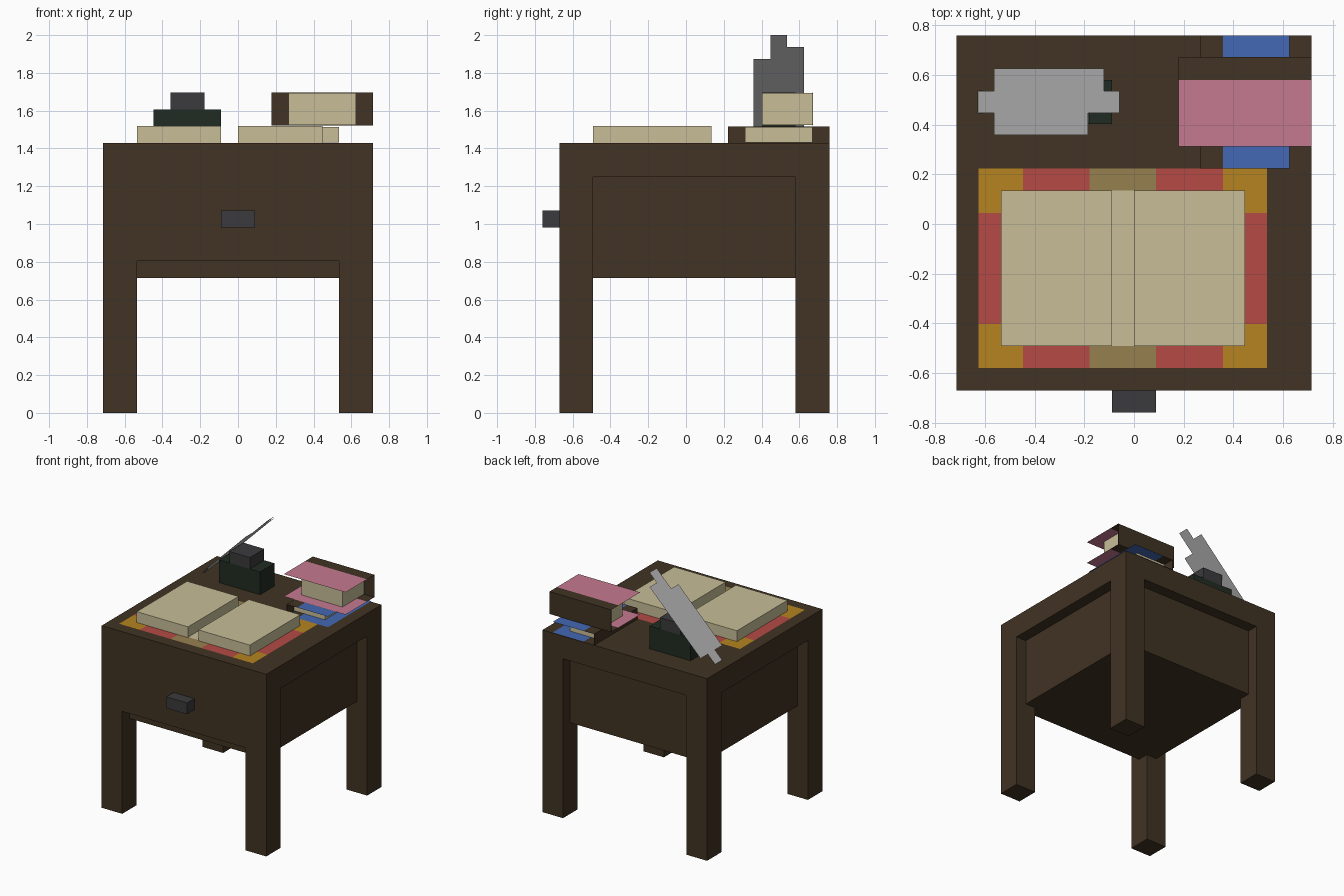
import bpy
import bmesh
import math

U = 1 / 11.2  # one design unit; the table is 16 units wide

if "Cube" in bpy.data.objects:
    bpy.data.objects.remove(bpy.data.objects["Cube"])


def linear(channel):
    c = channel / 255
    return c / 12.92 if c <= 0.04045 else ((c + 0.055) / 1.055) ** 2.4


def material(name, hexcode):
    rgb = [linear(b) for b in bytes.fromhex(hexcode)] + [1]
    m = bpy.data.materials.new(name)
    m.use_nodes = True
    m.diffuse_color = rgb
    bsdf = m.node_tree.nodes["Principled BSDF"]
    bsdf.inputs["Base Color"].default_value = rgb
    bsdf.inputs["Roughness"].default_value = 0.9
    return m


wood = material("dark wood", "413323")
paper = material("paper", "C8BE98")
red = material("red cover", "B54A45")
gold = material("gold corner", "B58320")
tan = material("tan spine", "96804F")
pink = material("pink cover", "C57990")
blue = material("blue cover", "4468B5")
green = material("dark green glass", "202C22")
iron = material("dark iron", "3B3A3C")
grey = material("pale grey feather", "B8B8B8")


def place(x, y, z):
    """Turn design units into centred model coordinates."""
    return ((x - 8) * U, (y - 7.5) * U, z * U)


def finish(name, bm, mats):
    mesh = bpy.data.meshes.new(name)
    bm.to_mesh(mesh)
    bm.free()
    for m in mats:
        mesh.materials.append(m)
    obj = bpy.data.objects.new(name, mesh)
    bpy.context.collection.objects.link(obj)
    return obj


def box(name, mat, x, y, z):
    """Box between (low, high) pairs on each axis."""
    bm = bmesh.new()
    bmesh.ops.create_cube(bm, size=1)
    for v in bm.verts:
        v.co = place(*(lo if c < 0 else hi for c, (lo, hi) in zip(v.co, (x, y, z))))
    return finish(name, bm, [mat])


def sheet(name, mats, xs, ys, z, rule):
    """Flat patchwork whose cells are coloured by rule(column, row)."""
    bm = bmesh.new()
    grid = [[bm.verts.new(place(x, y, z)) for x in xs] for y in ys]
    for r in range(len(ys) - 1):
        for c in range(len(xs) - 1):
            f = bm.faces.new((grid[r][c], grid[r][c + 1], grid[r + 1][c + 1], grid[r + 1][c]))
            f.material_index = rule(c, r)
    return finish(name, bm, mats)


# Table
box("table_top", wood, (0, 16), (0, 16), (14, 16))
box("table_body", wood, (1, 15), (1, 15), (8, 14))
box("drawer_front", wood, (2, 14), (0, 1), (9, 14))
box("drawer_handle", iron, (7, 9), (-1, 0), (11, 12))
for side, x in (("right", 0), ("left", 14)):
    for end, y in (("front", 0), ("back", 14)):
        box(f"{end}_{side}_leg", wood, (x, x + 2), (y, y + 2), (0, 14))


# Open book: gold corners, tan spine, red elsewhere
def open_cover(c, r):
    if c == 2:
        return 2
    return 1 if c in (0, 4) and r in (0, 2) else 0


sheet("open_book_cover", [red, gold, tan], (1, 3, 6, 9, 12, 14), (1, 3, 8, 10), 16.05, open_cover)
sheet("open_book_gutter", [paper], (7, 8), (2, 9), 16.1, lambda c, r: 0)
box("open_book_right_pages", paper, (2, 7), (2, 9), (16, 17))
box("open_book_left_pages", paper, (8, 13), (2, 9), (16, 17))

# Blue book, spine towards the right
for part, z in (("bottom", 16.05), ("top", 16.98)):
    sheet(f"blue_book_{part}_cover", [wood, blue], (11, 12, 15), (10, 16), z, lambda c, r: c)
box("blue_book_spine", wood, (10.97, 11), (10, 16), (16, 16.98))
box("blue_book_pages", paper, (11, 14), (11, 15), (16.02, 16.96))

# Pink book, spine towards the back
for part, z in (("bottom", 17.04), ("top", 19)):
    sheet(f"pink_book_{part}_cover", [pink, wood], (10, 16), (11, 14, 15), z, lambda c, r: r)
box("pink_book_spine", wood, (10, 16), (15, 15.03), (17.04, 19))
box("pink_book_pages", paper, (11, 15), (12, 15), (17.06, 18.97))

# Inkwell
box("inkwell", green, (3, 7), (12, 14), (16, 18))
box("inkwell_cap", iron, (4, 6), (12, 14), (18, 19))

# Quill: stepped outline leaning at 45 degrees, as (distance along, y)
outline = [(0, 12.5), (1, 12.5), (1, 11.5), (7, 11.5), (7, 12.5), (9, 12.5),
           (9, 13.5), (8, 13.5), (8, 14.5), (1, 14.5), (1, 13.5), (0, 13.5)]
lean = math.sqrt(0.5)
bm = bmesh.new()
bm.faces.new([bm.verts.new(place(0.98 + t * lean, y, 16.04 + t * lean)) for t, y in outline])
finish("quill", bm, [grey])
